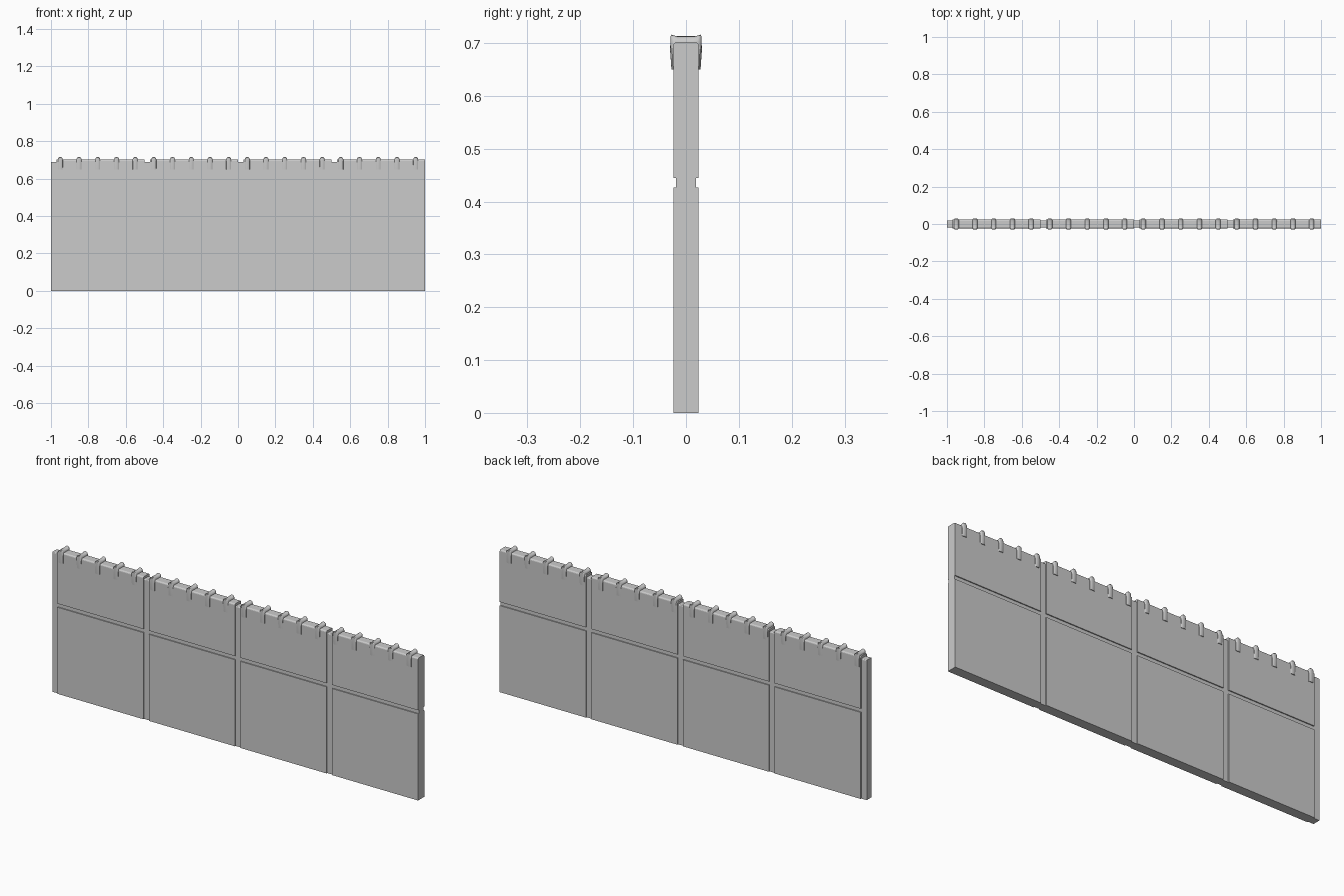
import bpy, bmesh, math

if "Cube" in bpy.data.objects:
    bpy.data.objects.remove(bpy.data.objects["Cube"])


def loft(name, sections):
    """Solid through a list of (x, [(y, z), ...]) sections with capped ends."""
    bm = bmesh.new()
    rings = [[bm.verts.new((x, y, z)) for y, z in pts] for x, pts in sections]
    n = len(rings[0])
    for a, b in zip(rings, rings[1:]):
        for i in range(n):
            j = (i + 1) % n
            bm.faces.new((a[i], a[j], b[j], b[i]))
    bm.faces.new(rings[0])
    bm.faces.new(rings[-1])
    bmesh.ops.recalc_face_normals(bm, faces=bm.faces[:])
    mesh = bpy.data.meshes.new(name)
    bm.to_mesh(mesh)
    bm.free()
    obj = bpy.data.objects.new(name, mesh)
    bpy.context.collection.objects.link(obj)
    return obj


def mirrored(half):
    """Close a right-hand profile with its mirror image across y = 0."""
    return half + [(-y, z) for y, z in reversed(half)]


def rounded_top(y, z, r, steps=4):
    return [(y - r + r * math.cos(a), z - r + r * math.sin(a))
            for a in (math.pi / 2 * i / steps for i in range(steps + 1))]


# recessed core wall, seen in the vertical joints and the horizontal groove
CORE = 0.019
loft("core_wall", [(x, mirrored([(CORE, 0)] + rounded_top(CORE, 0.69, 0.005)))
                   for x in (-1, 0.999)])

# panel profile with a groove at mid height on both faces
T = 0.024
panel = mirrored([(T, 0), (T, 0.427), (0.0185, 0.427), (0.0185, 0.445), (T, 0.445)]
                 + rounded_top(T, 0.702, 0.007))

# clip saddle: inner line lies just under the panel skin, outer line is the crest
inner = mirrored([(0.0225, 0.65), (0.023, 0.685), (0.0225, 0.695), (0.018, 0.700), (0.012, 0.700)])
outer = mirrored([(0.0275, 0.65), (0.0300, 0.685), (0.0295, 0.713), (0.027, 0.716), (0.018, 0.713)])


def clip_section(f):
    return [(a + (c - a) * f, b + (d - b) * f) for (a, b), (c, d) in zip(inner, outer)]


STEPS = 8
HALF_WIDTH = 0.0135
for p in range(4):
    x0 = -1 + 0.5 * p
    loft(f"panel_{p + 1}", [(x0 + 0.03, panel), (x0 + 0.5, panel)])
    # five half-round clips over the top edge of each panel
    for c in range(5):
        xc = x0 + 0.05 + 0.1 * c
        angles = [math.pi * i / STEPS for i in range(STEPS + 1)]
        clip = loft(f"clip_{p + 1}_{c + 1}",
                    [(xc - HALF_WIDTH * math.cos(a), clip_section(math.sin(a) ** 0.8 if 0 < a < 3.14 else 0))
                     for a in angles])
        bpy.context.view_layer.objects.active = clip
        bpy.ops.object.select_all(action='DESELECT')
        clip.select_set(True)
        bpy.ops.object.shade_smooth_by_angle(angle=math.radians(35))
